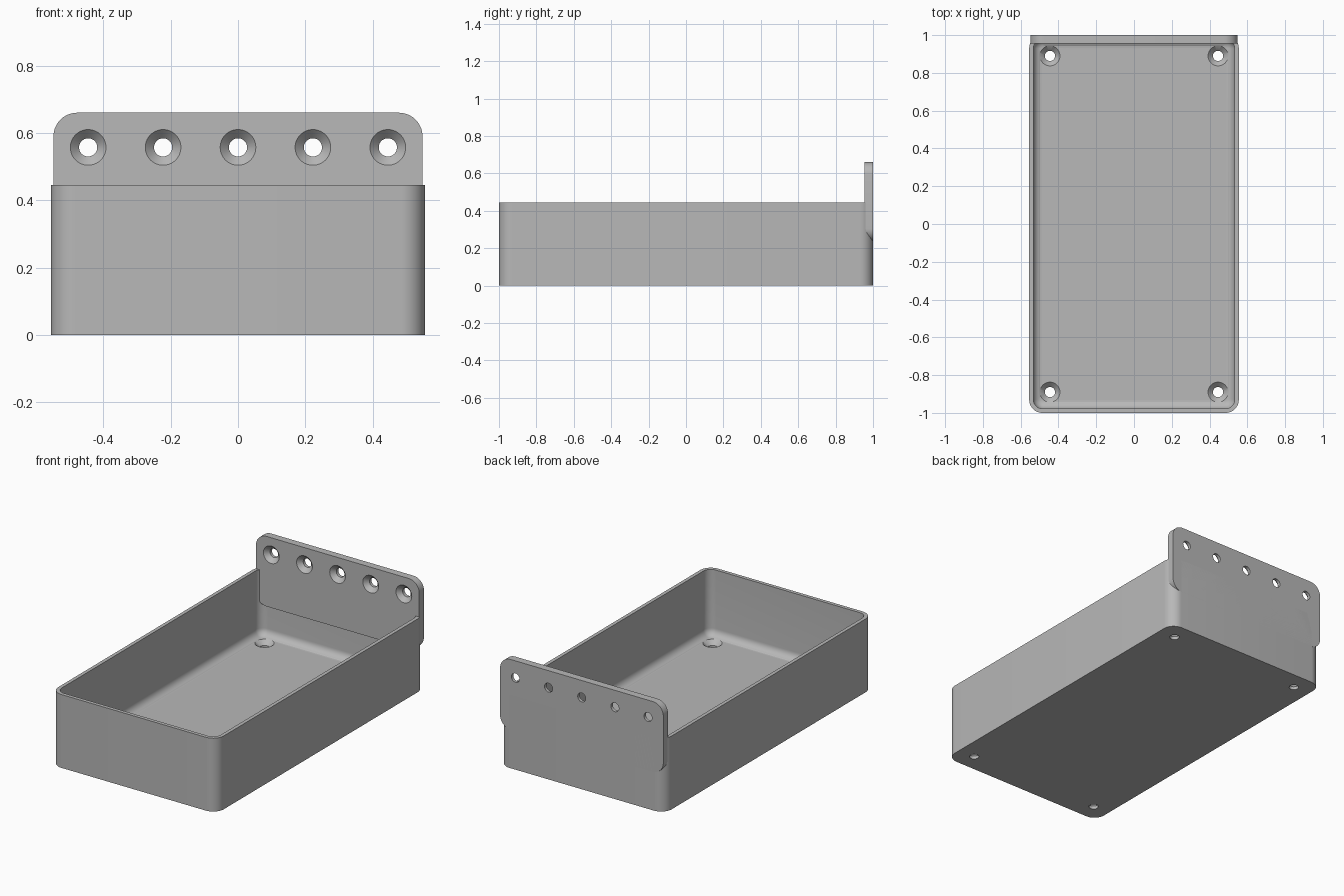
import bpy, bmesh, math
from mathutils import Matrix, Vector

cube = bpy.data.objects.get("Cube")
if cube:
    bpy.data.objects.remove(cube, do_unlink=True)

grey = bpy.data.materials.new("plain_grey")
grey.use_nodes = True
grey.diffuse_color = (0.48, 0.48, 0.48, 1)
grey.node_tree.nodes["Principled BSDF"].inputs["Base Color"].default_value = grey.diffuse_color

HOLE_X, HOLE_Y, HOLE_Z = 0.445, 0.89, 0.557
FLOOR, PLATE_FRONT = 0.045, 0.955


def finish(bm, name):
    bmesh.ops.recalc_face_normals(bm, faces=bm.faces)
    mesh = bpy.data.meshes.new(name)
    bm.to_mesh(mesh)
    bm.free()
    mesh.materials.append(grey)
    obj = bpy.data.objects.new(name, mesh)
    bpy.context.collection.objects.link(obj)
    return obj


def rounded_box(name, low, high, axis, radius, fillet=0):
    """Box with the edges along one axis rounded and an optional bottom fillet."""
    low, high = Vector(low), Vector(high)
    bm = bmesh.new()
    bmesh.ops.create_cube(bm, size=1)
    bmesh.ops.scale(bm, vec=high - low, verts=bm.verts)
    bmesh.ops.translate(bm, vec=(low + high) / 2, verts=bm.verts)
    along = [e for e in bm.edges
             if abs((e.verts[0].co - e.verts[1].co).normalized()[axis]) > 0.9]
    bmesh.ops.bevel(bm, geom=along, offset=radius, segments=10, profile=0.5, affect='EDGES')
    if fillet:
        rim = [e for e in bm.edges if all(abs(v.co.z - low.z) < 1e-5 for v in e.verts)]
        bmesh.ops.bevel(bm, geom=rim, offset=fillet, segments=8, profile=0.5, affect='EDGES')
    return finish(bm, name)


def countersink(location, tilt=0):
    """Screw hole cutter: cone opening at the surface, then a straight bore."""
    profile = [(0, 0.01), (0.063, 0.01), (0.027, -0.026), (0.027, -0.1), (0, -0.1)]
    bm = bmesh.new()
    verts = [bm.verts.new((r, 0, z)) for r, z in profile]
    edges = [bm.edges.new(pair) for pair in zip(verts, verts[1:])]
    bmesh.ops.spin(bm, geom=verts + edges, cent=(0, 0, 0), axis=(0, 0, 1),
                   angle=math.tau, steps=40)
    bmesh.ops.remove_doubles(bm, verts=bm.verts, dist=1e-5)
    bm.transform(Matrix.Translation(location) @ Matrix.Rotation(tilt, 4, 'X'))
    return finish(bm, "hole_cutter")


def cut(obj, cutters):
    bpy.context.view_layer.objects.active = obj
    for cutter in cutters:
        cutter.hide_render = True
        mod = obj.modifiers.new("cut", 'BOOLEAN')
        mod.operation, mod.solver, mod.object = 'DIFFERENCE', 'EXACT', cutter
        bpy.ops.object.modifier_apply(modifier=mod.name)
        bpy.data.objects.remove(cutter, do_unlink=True)
    bpy.ops.object.select_all(action='DESELECT')
    obj.select_set(True)
    bpy.ops.object.shade_smooth_by_angle(angle=math.radians(30))


# Open tray with a filleted cavity and four floor holes
tray = rounded_box("tray", (-0.555, -1, 0), (0.555, 1, 0.445), 2, 0.07)
cavity = rounded_box("cavity_cutter", (-0.533, -0.978, FLOOR), (0.533, 0.978, 0.8),
                     2, 0.05, 0.045)
floor_holes = [countersink((x, y, FLOOR))
               for x in (-HOLE_X, HOLE_X) for y in (-HOLE_Y, HOLE_Y)]
cut(tray, [cavity] + floor_holes)

# Raised mounting plate set into the back wall, with five holes opening forward
plate = rounded_box("mounting_plate", (-0.548, PLATE_FRONT, 0.235), (0.548, 1, 0.66), 1, 0.07)
cut(plate, [countersink((HOLE_X * i / 2, PLATE_FRONT, HOLE_Z), math.pi / 2)
            for i in range(-2, 3)])
